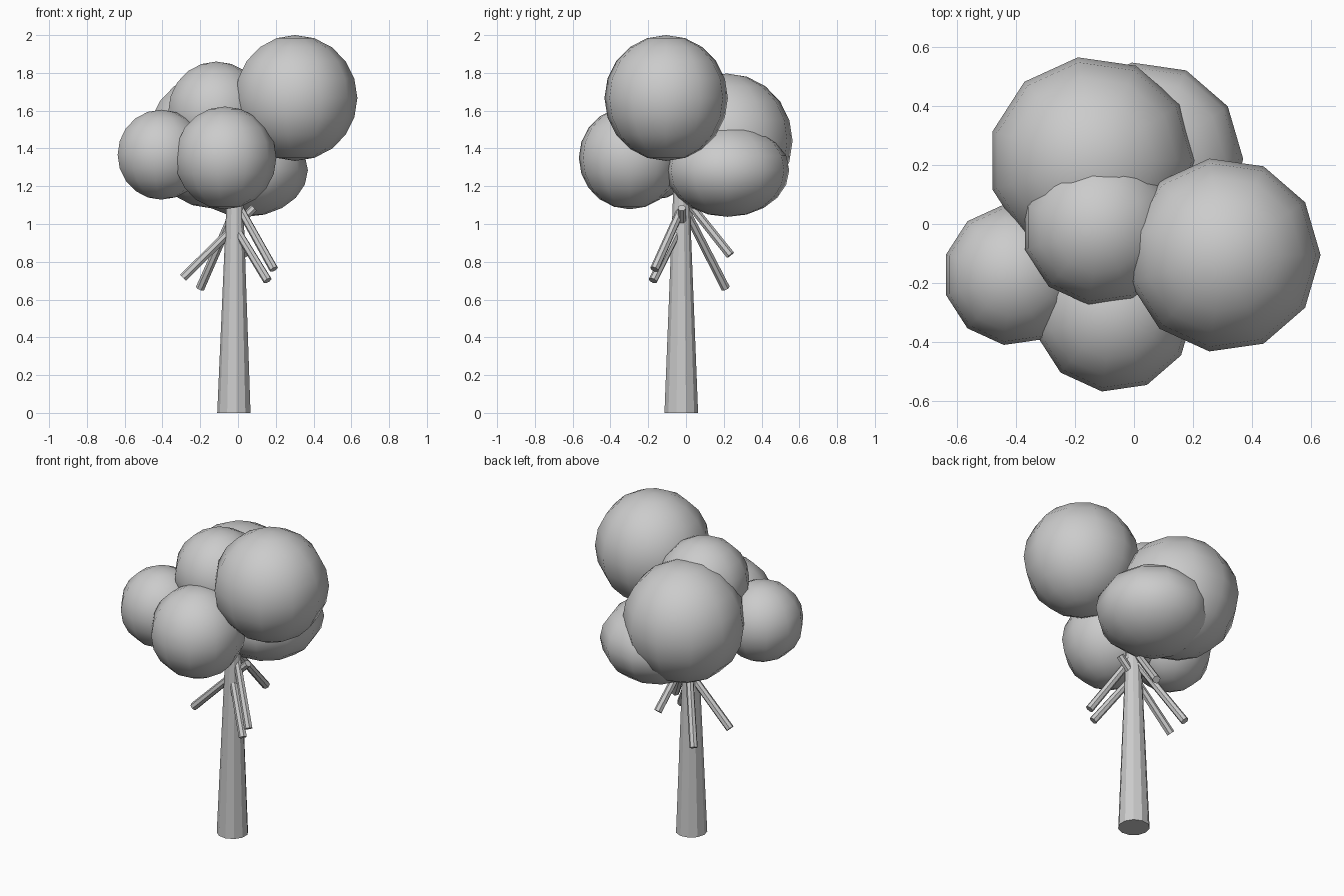
import bpy, bmesh, math
from mathutils import Vector, Matrix

if "Cube" in bpy.data.objects:
    bpy.data.objects.remove(bpy.data.objects["Cube"])

grey = bpy.data.materials.new("plain_grey")
grey.diffuse_color = (0.6, 0.6, 0.6, 1)
grey.use_nodes = True
grey.node_tree.nodes["Principled BSDF"].inputs["Base Color"].default_value = grey.diffuse_color


def finish(name, bm, smooth):
    bmesh.ops.recalc_face_normals(bm, faces=bm.faces)
    for f in bm.faces:
        f.smooth = smooth
    mesh = bpy.data.meshes.new(name)
    bm.to_mesh(mesh)
    bm.free()
    mesh.materials.append(grey)
    ob = bpy.data.objects.new(name, mesh)
    bpy.context.collection.objects.link(ob)
    return ob


def leaf_ball(name, centre, radius, height):
    """Eleven-sided ball with a corner on +x."""
    bm = bmesh.new()
    bmesh.ops.create_uvsphere(bm, u_segments=11, v_segments=10, radius=1)
    east = max((v.co for v in bm.verts if abs(v.co.z) < 0.01), key=lambda c: c.y)
    turn = -math.atan2(east.y, east.x)
    bm.transform(Matrix.Translation(centre)
                 @ Matrix.Diagonal((radius, radius, height, 1))
                 @ Matrix.Rotation(turn, 4, 'Z'))
    finish(name, bm, True)


def rod(name, start, end, r1, r2, sides):
    """Tapered rod between two points."""
    a, b = Vector(start), Vector(end)
    bm = bmesh.new()
    bmesh.ops.create_cone(bm, cap_ends=True, segments=sides,
                          radius1=r1, radius2=r2, depth=(b - a).length)
    turn = (b - a).to_track_quat('Z', 'Y').to_matrix().to_4x4()
    bm.transform(Matrix.Translation((a + b) / 2) @ turn)
    finish(name, bm, False)


# Trunk
rod("trunk", (-0.02, -0.025, 0), (-0.015, -0.025, 1.25), 0.09, 0.04, 11)

# Drooping branches
branches = [((0.085, -0.022, 1.085), (-0.29, -0.022, 0.715)),
            ((-0.01, -0.01, 1.09), (-0.20, 0.21, 0.66)),
            ((-0.02, -0.03, 0.99), (0.157, -0.175, 0.70)),
            ((0.0, -0.015, 1.10), (0.19, -0.167, 0.76)),
            ((-0.02, 0.0, 1.13), (0.03, 0.235, 0.835))]
for i, (start, end) in enumerate(branches):
    rod(f"branch_{i + 1}", start, end, 0.022, 0.024, 7)

# Foliage
leaf_ball("foliage_right_top", (0.302, -0.105, 1.667), 0.33, 0.333)
leaf_ball("foliage_front", (-0.07, -0.297, 1.35), 0.273, 0.272)
leaf_ball("foliage_left", (-0.407, -0.172, 1.367), 0.24, 0.238)
leaf_ball("foliage_centre_top", (-0.115, -0.012, 1.595), 0.265, 0.265)
leaf_ball("foliage_back", (-0.14, 0.215, 1.44), 0.353, 0.357)
leaf_ball("foliage_back_right", (0.04, 0.22, 1.285), 0.33, 0.247)
